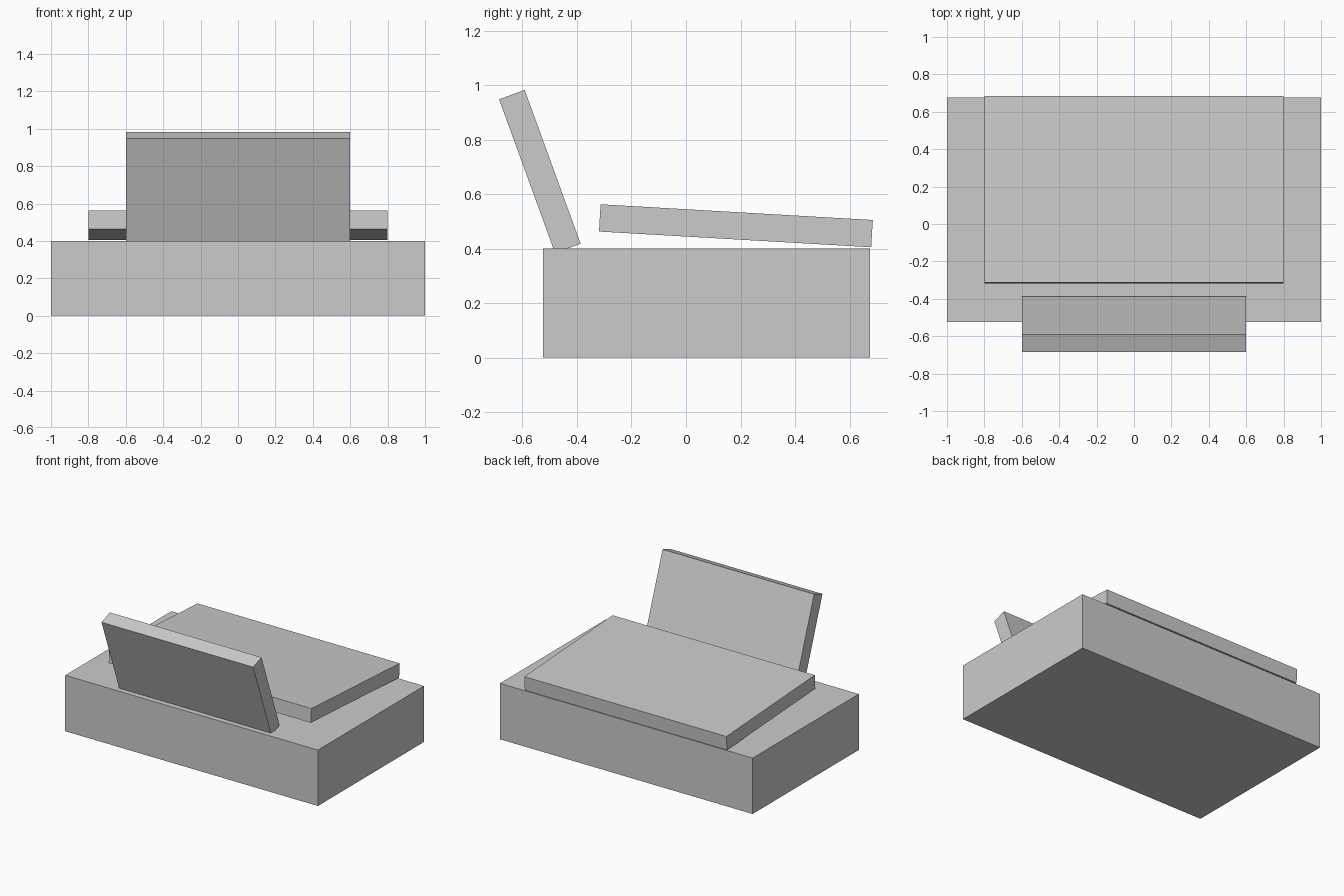
import bpy
import math

# Remove the default cube
default = bpy.data.objects.get("Cube")
if default:
    bpy.data.objects.remove(default, do_unlink=True)

# One plain grey for everything
grey = bpy.data.materials.new("plain_grey")
grey.use_nodes = True
colour = (0.6, 0.6, 0.6, 1.0)
grey.diffuse_color = colour
grey.node_tree.nodes["Principled BSDF"].inputs["Base Color"].default_value = colour


def add_box(name, size, centre, tilt=0.0):
    """Flat-shaded box tilted in degrees about the x axis."""
    bpy.ops.mesh.primitive_cube_add(size=1, location=centre,
                                    rotation=(math.radians(tilt), 0, 0))
    box = bpy.context.object
    box.name = name
    box.scale = size
    bpy.ops.object.transform_apply(location=False, rotation=False, scale=True)
    box.data.materials.append(grey)
    return box


# Thick base slab
add_box("base", (2.0, 1.2, 0.4), (0, 0.075, 0.2))

# Wide panel sloping gently down to the back
add_box("sloped_panel", (1.6, 1.0, 0.1), (0, 0.183, 0.484), -3.3)

# Upright panel leaning out over the front edge
add_box("upright_panel", (1.2, 0.1, 0.6), (0, -0.536, 0.683), 20)
